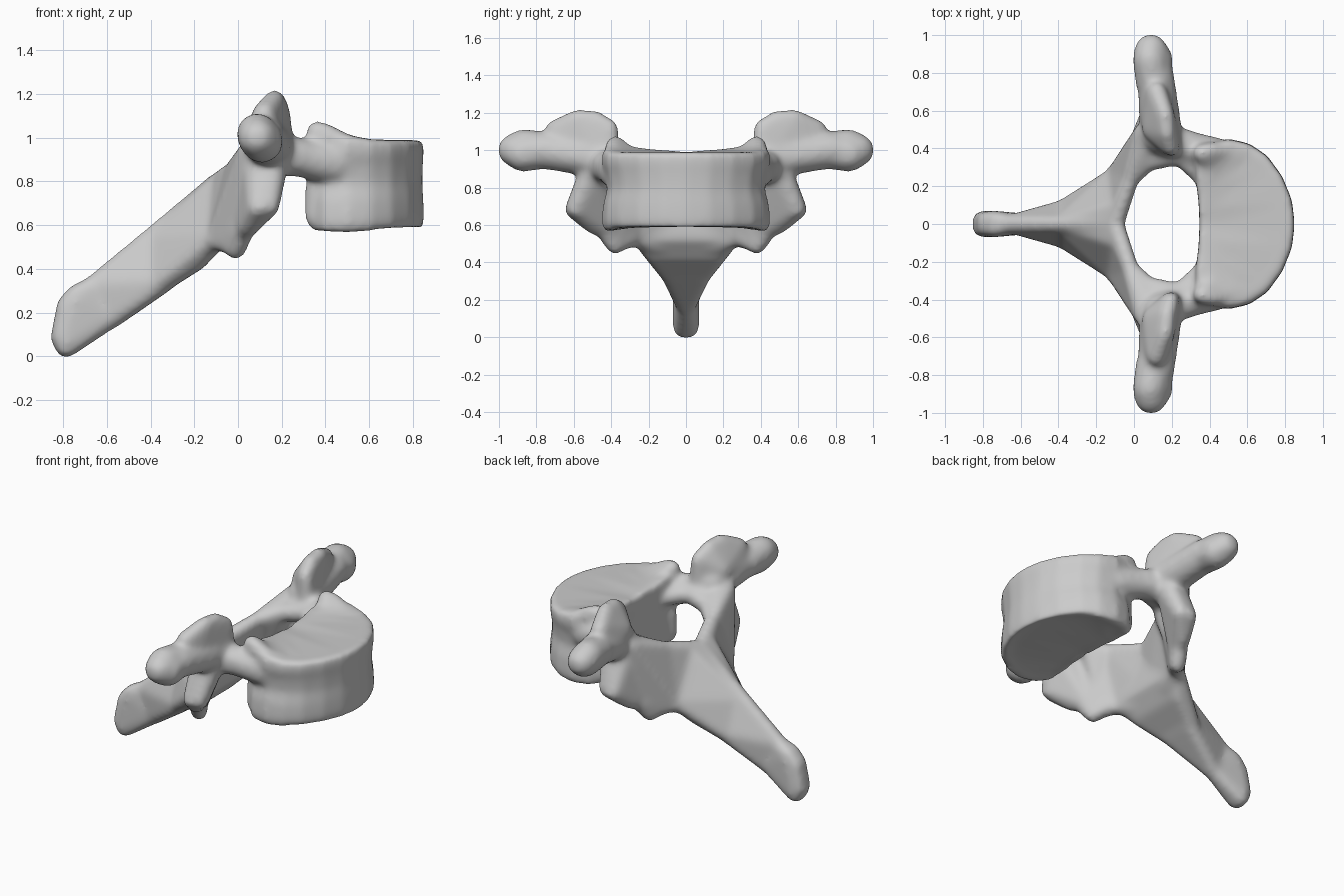
import bpy, bmesh
from mathutils import Matrix, Vector

bm = bmesh.new()


def hull(balls):
    """Convex skin around balls given as (x, y, z, radius)."""
    tmp = bmesh.new()
    for x, y, z, r in balls:
        bmesh.ops.create_icosphere(tmp, subdivisions=2, radius=r,
                                   matrix=Matrix.Translation((x, y, z)))
    res = bmesh.ops.convex_hull(tmp, input=tmp.verts[:])
    keep = {f for key in ("geom", "geom_holes") for f in res[key]
            if isinstance(f, bmesh.types.BMFace)}
    vmap = {}
    used = {v for f in keep for v in f.verts}
    centre = sum((v.co for v in used), Vector()) / len(used)
    for f in keep:
        f.normal_update()
        vs = list(f.verts)
        if f.normal.dot(f.calc_center_median() - centre) < 0:
            vs.reverse()
        for v in vs:
            if v not in vmap:
                vmap[v] = bm.verts.new(v.co)
        bm.faces.new([vmap[v] for v in vs])
    tmp.free()


def pair(balls):
    """Left and right copies of a hull."""
    for s in (1, -1):
        hull([(x, s * y, z, r) for x, y, z, r in balls])


# vertebral body: kidney outline lofted through rings with a slight waist
half = [(0.853, 0), (0.838, 0.13), (0.785, 0.26), (0.705, 0.37), (0.61, 0.435), (0.5, 0.46),
        (0.39, 0.435), (0.325, 0.36), (0.325, 0.24), (0.34, 0.12), (0.345, 0)]
outline = half + [(x, -y) for x, y in reversed(half[1:-1])]
levels = [(0.60, 0.78), (0.585, 0.92), (0.59, 0.96), (0.635, 0.985), (0.71, 0.97), (0.79, 0.92),
          (0.87, 0.94), (0.93, 0.98), (0.975, 0.975), (0.99, 0.94), (0.988, 0.78)]
rings = []
for i, (z, s) in enumerate(levels):
    ring = []
    for x, y in outline:
        fx = 0.58 + (x - 0.58) * (s if i in (0, 10) else 0.6 + s * 0.4)
        lift = 0.04 * max(0, 1 - abs(x - 0.38) / 0.25) * abs(y) / 0.43 if i > 7 else 0
        drop = -0.025 * max(0, 1 - abs(x - 0.47) / 0.3) * abs(y) / 0.45 if i < 4 else 0
        ring.append(bm.verts.new((fx, y * s, z + lift + drop)))
    rings.append(ring)
n = len(outline)
for a, b in zip(rings, rings[1:]):
    for i in range(n):
        j = (i + 1) % n
        bm.faces.new((a[i], a[j], b[j], b[i]))
bm.faces.new(list(reversed(rings[0])))
bm.faces.new(rings[-1])

# raised rear corners of the body, and its rear lower corners
pair([(0.36, 0.375, 1.03, 0.05), (0.41, 0.39, 1.02, 0.045), (0.53, 0.38, 0.95, 0.05),
      (0.42, 0.28, 0.96, 0.04), (0.37, 0.36, 0.88, 0.07)])
pair([(0.345, 0.34, 0.63, 0.04), (0.355, 0.33, 0.78, 0.05), (0.45, 0.36, 0.64, 0.05)])
# pedicles
pair([(0.16, 0.44, 0.92, 0.1), (0.29, 0.41, 0.91, 0.09)])
pair([(0.27, 0.41, 0.91, 0.09), (0.44, 0.36, 0.88, 0.1), (0.33, 0.32, 0.89, 0.06)])
pair([(0.22, 0.39, 0.91, 0.06), (0.29, 0.34, 0.9, 0.055), (0.38, 0.23, 0.88, 0.05),
      (0.38, 0.36, 0.88, 0.06)])
# inner walls rounding the canal
pair([(0.01, 0.26, 0.855, 0.045), (0.07, 0.33, 0.88, 0.055), (0.01, 0.33, 0.7, 0.045),
      (0.05, 0.42, 0.9, 0.05)])
pair([(0.07, 0.33, 0.88, 0.055), (0.15, 0.385, 0.9, 0.06), (0.24, 0.375, 0.91, 0.065),
      (0.12, 0.45, 0.92, 0.06)])
# transverse processes
pair([(0.15, 0.47, 0.96, 0.11), (0.12, 0.6, 0.98, 0.1), (0.17, 0.58, 0.96, 0.075),
      (0.115, 0.78, 1.0, 0.1)])
pair([(0.105, 0.75, 1.0, 0.1), (0.085, 0.87, 1.02, 0.095), (0.11, 0.87, 0.98, 0.1),
      (0.09, 0.92, 1.0, 0.09)])
# upper joint facets
pair([(0.175, 0.48, 1.165, 0.047), (0.165, 0.58, 1.173, 0.047), (0.12, 0.7, 1.11, 0.055),
      (0.195, 0.405, 1.12, 0.045), (0.2, 0.41, 0.95, 0.06), (0.11, 0.66, 0.98, 0.09),
      (0.1, 0.5, 1.04, 0.06)])
# lower joint facets
pair([(0.09, 0.46, 0.93, 0.075), (0.16, 0.5, 0.88, 0.075), (0.14, 0.59, 0.69, 0.055),
      (0.09, 0.6, 0.68, 0.05), (0.05, 0.5, 0.6, 0.05), (0.01, 0.4, 0.56, 0.05)])
pair([(0.02, 0.43, 0.57, 0.055), (-0.01, 0.38, 0.49, 0.05), (0.0, 0.36, 0.75, 0.05),
      (-0.06, 0.3, 0.53, 0.05)])
# laminae, two plates each side around the back of the canal
pair([(0.07, 0.4, 0.92, 0.05), (0.05, 0.49, 0.94, 0.05), (-0.015, 0.26, 0.86, 0.045),
      (-0.01, 0.38, 0.51, 0.05), (-0.1, 0.26, 0.53, 0.05)])
pair([(-0.01, 0.26, 0.86, 0.045), (-0.07, 0.12, 0.81, 0.045), (-0.1, 0, 0.785, 0.05),
      (-0.1, 0.27, 0.53, 0.05), (-0.15, 0.16, 0.48, 0.05), (-0.16, 0, 0.49, 0.05)])
# spinous process
root = [(-0.1, 0, 0.8, 0.04)]
for s in (1, -1):
    root += [(-0.11, s * 0.25, 0.54, 0.05), (-0.19, s * 0.17, 0.44, 0.05),
             (-0.42, s * 0.06, 0.29, 0.045), (-0.1, s * 0.09, 0.79, 0.04)]
hull(root + [(-0.4, 0, 0.53, 0.035)])
hull([(-0.1, 0, 0.8, 0.04), (-0.66, 0, 0.325, 0.05), (-0.6, 0, 0.165, 0.055),
      (-0.34, 0.09, 0.34, 0.05), (-0.34, -0.09, 0.34, 0.05)])
tip = []
for s in (1, -1):
    tip += [(-0.735, s * 0.018, 0.28, 0.052), (-0.785, s * 0.018, 0.23, 0.047),
            (-0.81, s * 0.02, 0.09, 0.049), (-0.785, s * 0.018, 0.045, 0.053)]
hull(tip + [(-0.62, 0, 0.345, 0.045), (-0.58, 0, 0.18, 0.055)])

bmesh.ops.triangulate(bm, faces=[f for f in bm.faces if len(f.verts) > 4])
mesh = bpy.data.meshes.new("vertebra")
bm.to_mesh(mesh)
bm.free()
bone = bpy.data.objects.new("vertebra", mesh)
bpy.context.collection.objects.link(bone)

# fuse the parts into one soft bone surface
remesh = bone.modifiers.new("fuse", 'REMESH')
remesh.mode = 'VOXEL'
remesh.voxel_size = 0.014
remesh.use_smooth_shade = True
smooth = bone.modifiers.new("soften", 'SMOOTH')
smooth.factor = 0.5
smooth.iterations = 22
